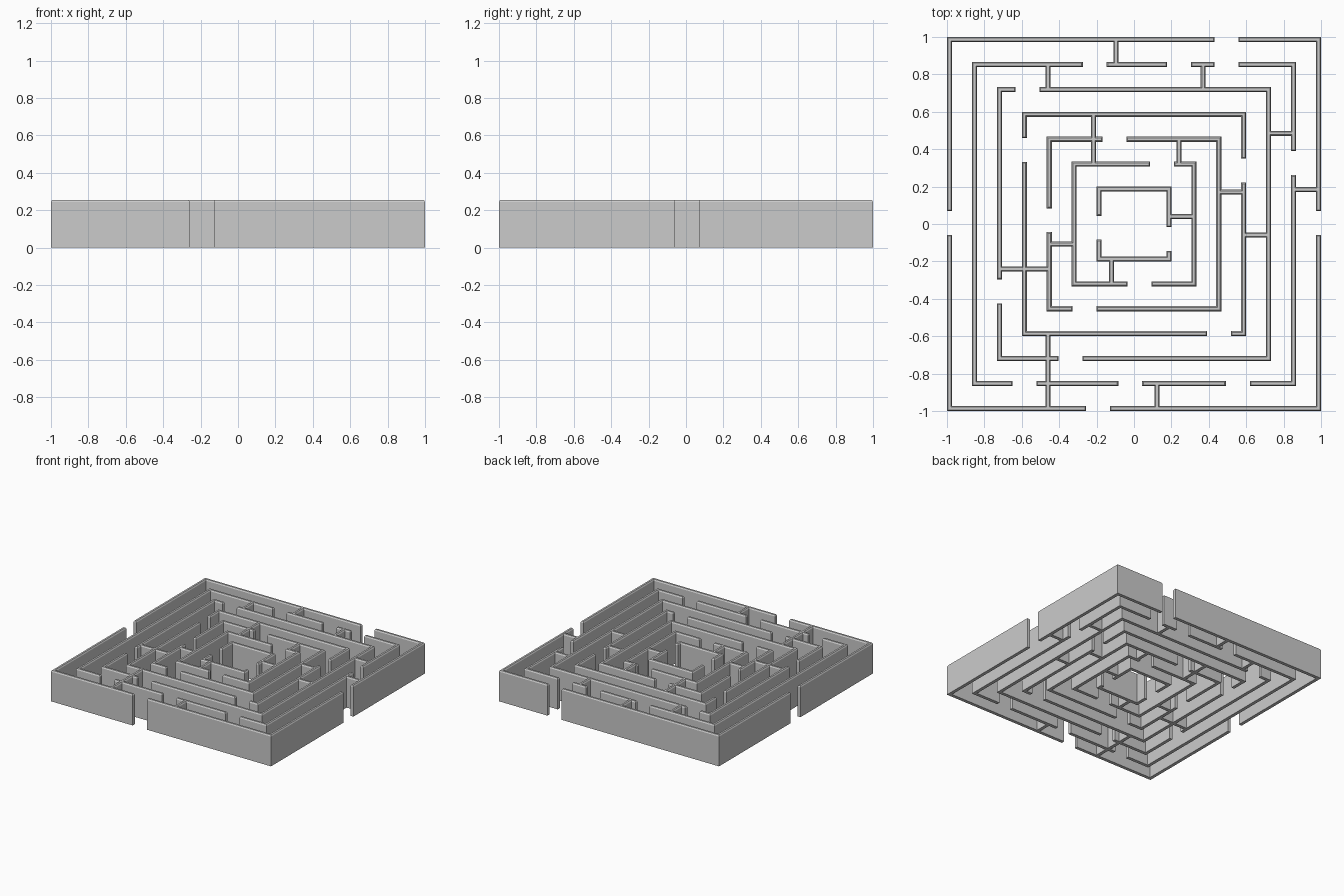
import bpy
import bmesh

cube = bpy.data.objects.get("Cube")
if cube:
    bpy.data.objects.remove(cube, do_unlink=True)

THICK = 0.027
HEIGHT = 0.254
GAP = 0.128
CHAMFER = 0.006
CHAMFER_DROP = 0.01

stone = bpy.data.materials.new("wall_grey")
stone.use_nodes = True
grey = (0.6, 0.6, 0.6, 1)
stone.diffuse_color = grey
stone.node_tree.nodes["Principled BSDF"].inputs["Base Color"].default_value = grey


def add_wall(bm, side, start, end, inner, outer):
    """Wall block: start-end runs along the side, inner-outer is distance from the centre."""
    sign = 1 if side in ("back", "left") else -1
    near, far = sorted((sign * inner, sign * outer))
    if side in ("back", "front"):
        x0, x1, y0, y1 = start, end, near, far
    else:
        x0, x1, y0, y1 = near, far, start, end

    def loop(inset, z):
        a, b, c, d = x0 + inset, x1 - inset, y0 + inset, y1 - inset
        return [bm.verts.new((x, y, z)) for x, y in ((a, c), (b, c), (b, d), (a, d))]

    # Straight sides with a narrow chamfer around the top
    loops = [loop(0, 0), loop(0, HEIGHT - CHAMFER_DROP), loop(CHAMFER, HEIGHT)]
    bm.faces.new(reversed(loops[0]))
    bm.faces.new(loops[-1])
    for low, high in zip(loops, loops[1:]):
        for i in range(4):
            j = (i + 1) % 4
            bm.faces.new((low[i], low[j], high[j], high[i]))


def finish(bm, name):
    mesh = bpy.data.meshes.new(name)
    bm.to_mesh(mesh)
    bm.free()
    mesh.materials.append(stone)
    bpy.context.collection.objects.link(bpy.data.objects.new(name, mesh))


def ring_size(index):
    return (index + 1) * 0.4 / 3 + 0.2 / 3


# Centres of the doorways in each square ring, from the innermost outwards
doorways = [
    dict(left=[-0.08], right=[-0.02]),
    dict(back=[0.15], front=[0.03]),
    dict(back=[-0.105], front=[-0.265], right=[0.02]),
    dict(left=[0.285], front=[0.455], right=[0.395]),
    dict(back=[-0.57], front=[-0.34], right=[-0.36]),
    dict(back=[-0.21, 0.24, 0.495], left=[0.325], front=[-0.585, -0.02, 0.555]),
    dict(back=[0.495], left=[0.005], front=[-0.193], right=[0.005]),
]

# Concentric ring walls
for index, doors in enumerate(doorways):
    bm = bmesh.new()
    size = ring_size(index)
    for side in ("front", "back", "left", "right"):
        start = -size
        for centre in doors.get(side, []):
            add_wall(bm, side, start, centre - GAP / 2, size - THICK, size)
            start = centre + GAP / 2
        add_wall(bm, side, start, size, size - THICK, size)
    finish(bm, f"ring_wall_{index + 1}")

# Cross walls between rings: position along the side, inner ring, outer ring
cross_walls = dict(
    back=[(-0.097, 5, 6), (-0.46, 4, 5), (0.37, 4, 5), (-0.217, 1, 3), (0.24, 1, 2)],
    left=[(0.485, 4, 5), (0.185, 5, 6), (0.17, 2, 3), (-0.058, 3, 4), (0.04, 0, 1)],
    front=[(-0.46, 3, 6), (0.123, 5, 6), (-0.12, 0, 1)],
    right=[(-0.108, 1, 2), (-0.24, 2, 4)],
)
for side, walls in cross_walls.items():
    bm = bmesh.new()
    for place, inner, outer in walls:
        add_wall(bm, side, place - THICK / 2, place + THICK / 2,
                 ring_size(inner) - THICK / 2, ring_size(outer) - THICK / 2)
    finish(bm, f"{side}_cross_walls")
